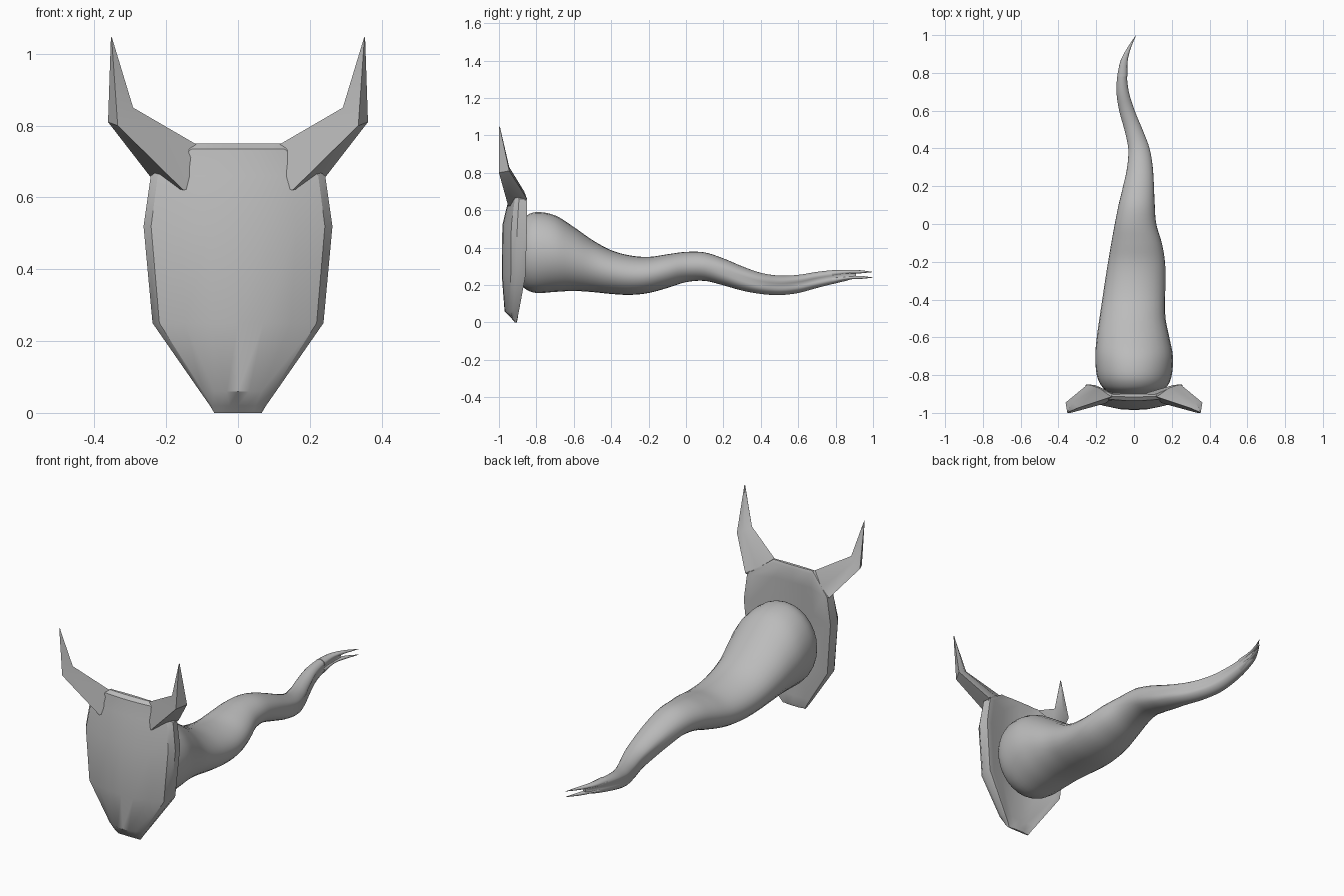
import bpy, bmesh, math
from mathutils import Vector

grey = bpy.data.materials.new("plain grey")
grey.diffuse_color = (0.5, 0.5, 0.5, 1)


def loft(name, rings, angle):
    """Skin a list of equal-length rings and cap both ends."""
    bm = bmesh.new()
    vs = [[bm.verts.new(p) for p in r] for r in rings]
    n = len(rings[0])
    for a, b in zip(vs, vs[1:]):
        for i in range(n):
            j = (i + 1) % n
            bm.faces.new((a[i], a[j], b[j], b[i]))
    bm.faces.new(vs[0])
    bm.faces.new(vs[-1])
    bmesh.ops.remove_doubles(bm, verts=bm.verts, dist=1e-5)
    bmesh.ops.recalc_face_normals(bm, faces=bm.faces)
    me = bpy.data.meshes.new(name)
    bm.to_mesh(me)
    bm.free()
    me.materials.append(grey)
    ob = bpy.data.objects.new(name, me)
    bpy.context.collection.objects.link(ob)
    bpy.ops.object.select_all(action='DESELECT')
    ob.select_set(True)
    bpy.context.view_layer.objects.active = ob
    bpy.ops.object.shade_smooth_by_angle(angle=math.radians(angle))
    return ob


def spline(stations, steps):
    """Catmull-Rom interpolation through station tuples."""
    s = [stations[0]] + stations + [stations[-1]]
    out = []
    for k in range(1, len(s) - 2):
        for t in (i / steps for i in range(steps)):
            out.append([0.5 * (2 * b + (c - a) * t + (2 * a - 5 * b + 4 * c - d) * t * t
                               + (3 * b - a - 3 * c + d) * t ** 3)
                        for a, b, c, d in zip(*s[k - 1:k + 3])])
    return out + [list(stations[-1])]


def tube(name, stations, steps=4, sides=28, pinch=0.0):
    """Sweep along y; each station is y, x min, x max, z min, z max."""
    rings = []
    for y, x0, x1, z0, z1 in spline(stations, steps):
        p = pinch * min(1, max(0, (y - 0.1) / 0.6))   # side grooves toward the tip
        ring = []
        for i in range(sides):
            a = 2 * math.pi * i / sides
            f = 1 - p * max(0, math.cos(2 * a)) ** 4
            ring.append(((x0 + x1) / 2 + (x1 - x0) / 2 * math.cos(a) * f, y,
                         (z0 + z1) / 2 + (z1 - z0) / 2 * math.sin(a)))
        rings.append(ring)
    return loft(name, rings, 60)


# wavy tapering body
tube("body", [
    (-0.905, -0.10, 0.10, 0.26, 0.48),
    (-0.89, -0.13, 0.13, 0.225, 0.52),
    (-0.86, -0.17, 0.175, 0.18, 0.565),
    (-0.80, -0.197, 0.2, 0.157, 0.59),
    (-0.70, -0.205, 0.206, 0.163, 0.572),
    (-0.60, -0.197, 0.187, 0.168, 0.51),
    (-0.50, -0.183, 0.167, 0.162, 0.44),
    (-0.40, -0.168, 0.165, 0.152, 0.386),
    (-0.30, -0.153, 0.166, 0.147, 0.358),
    (-0.20, -0.137, 0.164, 0.157, 0.350),
    (-0.10, -0.12, 0.147, 0.184, 0.364),
    (0.0, -0.102, 0.118, 0.215, 0.377),
    (0.10, -0.082, 0.11, 0.222, 0.374),
    (0.20, -0.062, 0.11, 0.198, 0.342),
    (0.30, -0.043, 0.106, 0.17, 0.30),
    (0.40, -0.038, 0.09, 0.152, 0.265),
    (0.50, -0.058, 0.052, 0.146, 0.25),
    (0.60, -0.085, 0.01, 0.157, 0.254),
    (0.70, -0.098, -0.022, 0.184, 0.27),
    (0.80, -0.09, -0.035, 0.209, 0.28),
    (0.87, -0.068, -0.035, 0.226, 0.277),
    (0.91, -0.048, -0.03, 0.243, 0.266)], pinch=0.3)

# forked tail end
for name, ztip, z0, z1 in (("tail_tip_upper", 0.27, 0.245, 0.28),
                           ("tail_tip_lower", 0.24, 0.208, 0.245)):
    d = 0.008 if ztip < 0.25 else 0
    tube(name, [
        (0.78, -0.088, -0.035, z0 - 0.003, z1),
        (0.86, -0.073, -0.034, 0.5 * (z0 + ztip) + d / 2, z1 + 0.001),
        (0.93, -0.037, -0.017, ztip - 0.008, ztip + 0.009),
        (1.0, 0.0105, 0.0115, ztip - 0.001, ztip)], sides=12)

# curved face mask: z, half width, front y, rim depth behind front, rim back y, centre back y
rows = [(0.0, 0.066, -0.915, 0.002, -0.907, -0.905),
        (0.02, 0.078, -0.932, 0.008, -0.902, -0.90),
        (0.06, 0.106, -0.97, 0.05, -0.893, -0.90),
        (0.25, 0.238, -0.985, 0.08, -0.858, -0.905),
        (0.52, 0.263, -0.982, 0.08, -0.85, -0.905),
        (0.66, 0.243, -0.948, 0.055, -0.85, -0.895),
        (0.735, 0.14, -0.935, 0.012, -0.892, -0.895),
        (0.75, 0.12, -0.915, 0.004, -0.90, -0.90)]
rings = []
for z, w, yf, rim, yb, yc in rows:
    half = [(0.3 * w, yf + 0.05 * rim), (0.62 * w, yf + 0.25 * rim),
            (0.92 * w, yf + 0.6 * rim), (w, yf + rim), (0.97 * w, yb),
            (0.85 * w, yb - 0.003), (0.45 * w, yc)]
    ring = [(0, yf)] + half + [(0, yc)] + [(-x, y) for x, y in reversed(half)]
    rings.append([(x, y, z) for x, y in ring])
loft("face_mask", rings, 35)

# bent four-sided horns, mirrored
horn = [[(0.10, -0.91, 0.735), (0.135, -0.935, 0.625), (0.235, -0.87, 0.645), (0.19, -0.87, 0.67)],
        [(0.12, -0.915, 0.75), (0.152, -0.95, 0.62), (0.246, -0.85, 0.66), (0.19, -0.865, 0.70)],
        [(0.292, -0.972, 0.85), (0.335, -1.0, 0.80), (0.362, -0.945, 0.81), (0.325, -0.945, 0.83)],
        [(0.351, -0.997, 1.045), (0.352, -1.0, 1.045), (0.354, -0.996, 1.045), (0.352, -0.995, 1.047)]]
for side, name in ((1, "horn_right"), (-1, "horn_left")):
    loft(name, [[(side * x, y, z) for x, y, z in r] for r in horn], 40)
